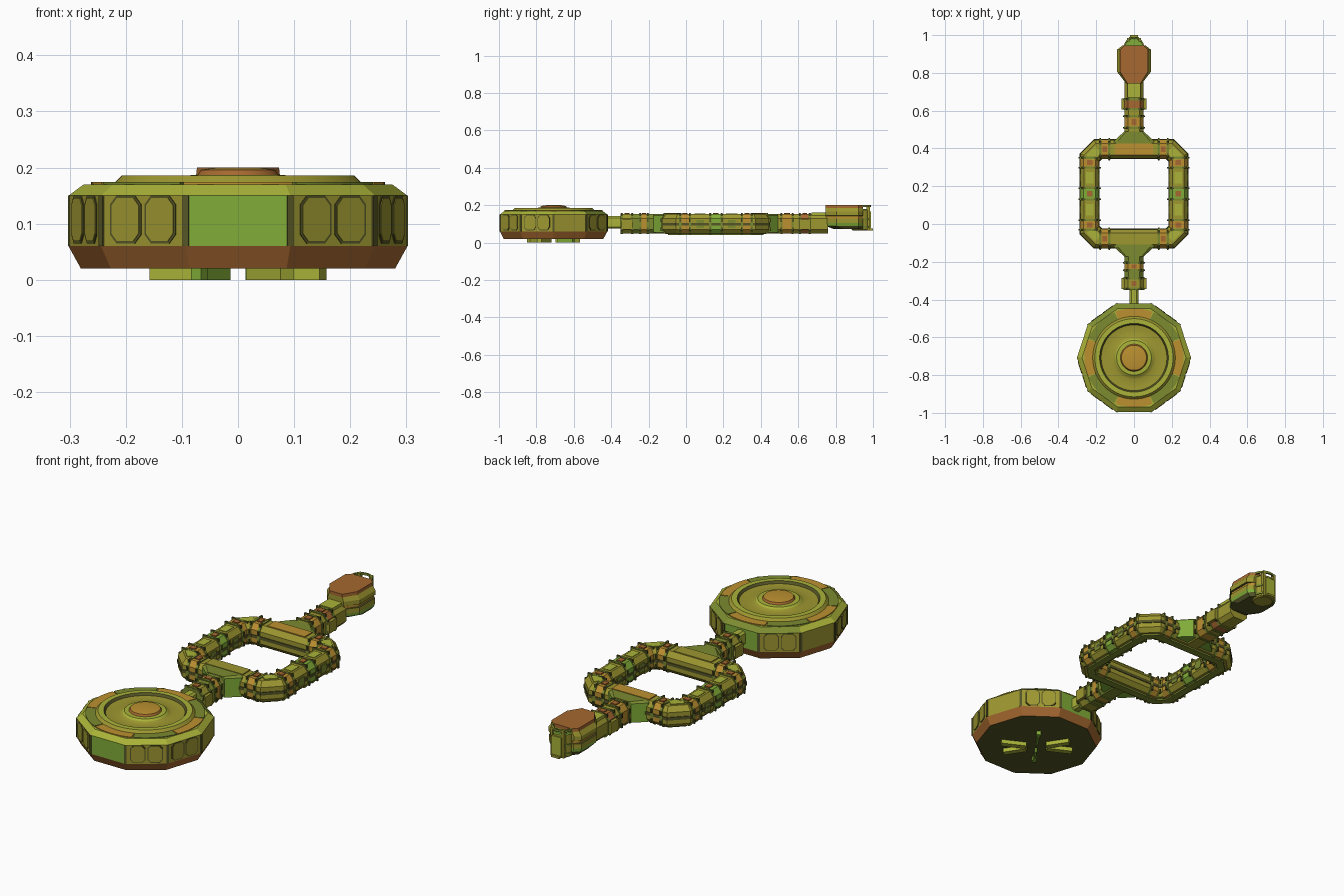
import bpy, math
from mathutils import Vector

if "Cube" in bpy.data.objects:
    bpy.data.objects.remove(bpy.data.objects["Cube"])

def mat(name, r, g, b):
    m = bpy.data.materials.new(name)
    m.diffuse_color = (r, g, b, 1)
    m.use_nodes = True
    m.node_tree.nodes["Principled BSDF"].inputs["Base Color"].default_value = m.diffuse_color
    return m

OLIVE = mat("olive", .34, .31, .03)
LIME = mat("lime", .40, .45, .04)
GREEN = mat("green", .22, .42, .04)
MOSS = mat("moss", .20, .26, .03)
ORANGE = mat("orange", .50, .28, .03)
RUST = mat("rust", .38, .14, .03)
DARK = mat("dark", .09, .09, .02)

def loft(name, rings, mats, closed=False, smooth=False):
    """Skin a list of equal-length point rings; one material or one per band."""
    n, k = len(rings[0]), len(rings)
    mats = mats if isinstance(mats, list) else [mats]
    verts = [p for r in rings for p in r]
    faces, idx = [], []
    for i in range(k if closed else k - 1):
        for j in range(n):
            a, b, c = i * n, ((i + 1) % k) * n, (j + 1) % n
            faces.append((a + j, a + c, b + c, b + j))
            idx.append(min(i, len(mats) - 1))
    if not closed:
        faces += [tuple(range(n))[::-1], tuple(range((k - 1) * n, k * n))]
        idx += [0, len(mats) - 1]
    me = bpy.data.meshes.new(name)
    me.from_pydata([tuple(v) for v in verts], [], faces)
    for m in mats:
        me.materials.append(m)
    me.polygons.foreach_set("material_index", idx)
    ob = bpy.data.objects.new(name, me)
    bpy.context.collection.objects.link(ob)
    bpy.ops.object.select_all(action='DESELECT')
    ob.select_set(True)
    bpy.context.view_layer.objects.active = ob
    bpy.ops.object.mode_set(mode='EDIT')
    bpy.ops.mesh.select_all(action='SELECT')
    bpy.ops.mesh.normals_make_consistent(inside=False)
    bpy.ops.object.mode_set(mode='OBJECT')
    if smooth:
        bpy.ops.object.shade_smooth_by_angle(angle=math.radians(25))
    return ob

def sweep(name, path, prof, m, closed=False):
    """Sweep a (sideways, z) profile along a flat path with mitred corners."""
    P = [Vector(p) for p in path]
    n, rings = len(P), []
    for i, p in enumerate(P):
        d1 = (p - P[i - 1]).normalized() if closed or i else (P[1] - p).normalized()
        d2 = (P[(i + 1) % n] - p).normalized() if closed or i < n - 1 else d1
        n1, n2 = Vector((d1.y, -d1.x)), Vector((d2.y, -d2.x))
        off = (n1 + n2) / (1 + n1.dot(n2))
        rings.append([(p.x + off.x * u, p.y + off.y * u, z) for u, z in prof])
    return loft(name, rings, m, closed)

def circle(r, z, n, cx, cy, a0=0):
    return [(cx + r * math.cos(a0 + 2 * math.pi * i / n),
             cy + r * math.sin(a0 + 2 * math.pi * i / n), z) for i in range(n)]

def rect(u, z0, z1, u0=None):
    u0 = -u if u0 is None else u0
    return [(u0, z0), (u, z0), (u, z1), (u0, z1)]

def mirrored(pts):
    return pts + [(-x, y) for x, y in reversed(pts)]

def scaled(prof, s):
    return [(u * s, .1 + (z - .1) * s) for u, z in prof]

# ---- saucer hull: ten-sided
CY, R = -.708, .302
hull = loft("saucer_hull", [circle(r, z, 10, 0, CY) for r, z in
            ((.28, .02), (R, .06), (R, .15), (.275, .17))], [RUST, OLIVE, LIME])
for m in (DARK, GREEN, MOSS):
    hull.data.materials.append(m)
for p in hull.data.polygons:
    if p.normal.z < -.9:
        p.material_index = 3
    elif abs(p.normal.z) < .1 and abs(p.normal.x) < .1:
        p.material_index = 4
    elif p.normal.z > .3 and p.normal.y > .2:
        p.material_index = 5

# saucer top: raised rim, dish and central dome
loft("saucer_dish", [circle(r, z, 64, 0, CY) for r, z in
     ((.225, .168), (.207, .186), (.182, .186), (.174, .175), (.155, .173), (.115, .172),
      (.1, .178), (.092, .186), (.072, .187), (.066, .196), (.04, .2))],
     [OLIVE, LIME, DARK, OLIVE, OLIVE, OLIVE, LIME, LIME, RUST, ORANGE], smooth=True)
for k in range(8):
    arc = [math.radians(45 * k - 22 + 4.4 * i) for i in range(11)]
    sweep("rim_arc", [(.24 * math.cos(a), CY + .24 * math.sin(a)) for a in arc],
          rect(.022, .166, .174), MOSS if k % 2 else ORANGE)

# hull corner pillars and octagonal wall windows
for k in range(10):
    a = math.radians(36 * k)
    d = Vector((math.cos(a), math.sin(a)))
    c = Vector((0, CY))
    sweep("hull_pillar", [c + d * .28, c + d * (R + .001)], rect(.006, .06, .15), DARK)
    a += math.radians(18)
    d, t = Vector((math.cos(a), math.sin(a))), Vector((-math.sin(a), math.cos(a)))
    if k in (1, 3, 5, 6, 8, 9):
        for s in (-.038, .038):
            octo = [(-.03, .083), (-.018, .069), (.018, .069), (.03, .083),
                    (.03, .132), (.018, .146), (-.018, .146), (-.03, .132)]
            q = c + t * s
            sweep("hull_window", [q + d * .27, q + d * .2905], octo, OLIVE)
            sweep("window_frame", [q + d * .27, q + d * .289],
                  [(u * 1.13, .1075 + (z - .1075) * 1.1) for u, z in octo], DARK)

# underside feet: radial slats
for deg, w, r0, r1, m in ((-27, .014, .05, .17, LIME), (-57, .014, .05, .16, LIME),
                          (123, .014, .05, .16, LIME), (153, .014, .05, .17, LIME),
                          (55, .005, .03, .13, GREEN), (235, .005, .03, .13, GREEN)):
    d = Vector((math.cos(math.radians(deg)), math.sin(math.radians(deg))))
    sweep("foot_slat", [Vector((0, CY)) + d * r0, Vector((0, CY)) + d * r1],
          rect(w, 0, .022), m)
    if w < .01:
        sweep("foot_pad", [Vector((0, CY)) + d * (r1 - .02), Vector((0, CY)) + d * r1],
              rect(.011, 0, .022), GREEN)

# ---- corridors
HALL = mirrored([(.03, .05), (.049, .07), (.049, .128), (.03, .152)])
X, Y0, Y1, C = .235, -.078, .396, .045
ring = [(X, Y0 + C), (X, Y1 - C), (X - C, Y1), (C - X, Y1),
        (-X, Y1 - C), (-X, Y0 + C), (C - X, Y0), (X - C, Y0)]
sweep("ring_corridor", ring, HALL, OLIVE, closed=True)
sweep("ring_keel", ring, rect(.018, .042, .06), MOSS, closed=True)
sweep("ring_outer_rail", ring, rect(.053, .092, .106, .04), DARK, closed=True)
sweep("ring_inner_rail", ring, rect(-.04, .092, .106, -.053), DARK, closed=True)
sweep("front_corridor", [(0, -.35), (0, Y0)], HALL, MOSS)
sweep("rear_corridor", [(0, Y1), (0, .76)], HALL, OLIVE)
sweep("saucer_neck", [(0, -.45), (0, -.34)],
      mirrored([(.014, .075), (.023, .084), (.023, .132), (.014, .142)]), LIME)

# tapered gussets where corridors meet the ring
for y, s in ((Y1, 1), (Y0, -1)):
    out = [(.11, y), (.105, y + s * .045), (.05, y + s * .095)]
    out = mirrored(out)
    loft("junction_gusset", [[(x, v, z) for x, v in out] for z in (.055, .146)], [GREEN])
    loft("junction_roof", [[(x * f, v, z) for x, v in out]
                           for f, z in ((1, .146), (.8, .154))], MOSS)

def collar(p, d, half=.028, m=ORANGE):
    """Raised band with two ribs and small teeth around a corridor."""
    p, d = Vector(p), Vector(d)
    sweep("collar_band", [p - d * half, p + d * half], scaled(HALL, 1.035), m)
    for e in (-half, half):
        q = p + d * e
        sweep("collar_rib", [q - d * .006, q + d * .006], scaled(HALL, 1.09), MOSS)
        for s in (-1, 1):
            for u, z in ((.05, .118), (.05, .07), (.034, .146)):
                u0, u1 = sorted((s * (u - .012), s * (u + .009)))
                sweep("collar_tooth", [q - d * .004, q + d * .004],
                      rect(u1, z - .008, z + .012, u0), DARK)
    # roof hatch between the ribs
    sweep("collar_hatch", [p - d * half * .5, p + d * half * .5], rect(.014, .14, .159), RUST)

for s in (-1, 1):
    for y, h, m in ((.325, .026, ORANGE), (.16, .03, GREEN), (-.005, .026, ORANGE)):
        collar((s * X, y), (0, 1), h, m)
    for y in (.075, .245):
        sweep("side_panel", [(s * X, y - .03), (s * X, y + .03)],
              rect(.02, .14, .155), LIME)
        sweep("side_box", [(s * X, y - .02), (s * X, y + .02)], rect(.053, .078, .12), MOSS)
    for y in (Y0, Y1):
        collar((s * .155, y), (1, 0), .024)
        # corner plates
        f = 1 if y == Y1 else -1
        sweep("corner_plate", [(s * X, y - f * C), (s * (X - C), y)],
              rect(.022, .14, .156), LIME)
for y in (Y0, Y1):
    sweep("cross_beam", [(-.1, y), (.1, y)], rect(.03, .14, .157), ORANGE if y > 0 else OLIVE)
for y, h, m in ((-.315, .028, OLIVE), (-.225, .02, ORANGE), (.54, .03, ORANGE), (.635, .026, RUST)):
    collar((0, y), (0, 1), h, m)
for y in (-.315, .635):
    for s in (-1, 1):
        sweep("side_pod", [(s * .053, y - .03), (s * .053, y + .03)], rect(.012, .07, .125), OLIVE)
sweep("rear_roof", [(0, .67), (0, .75)], rect(.035, .14, .16), LIME)

# ---- command head: stacked tapered layers
def head(f, z, y0=.745, y1=.945):
    w = .087 * f
    return [(x, y, z) for x, y in mirrored([(.042 * f, y0), (w, y0 + .06),
            (w, y1 - .022), (w * .7, y1)])]
loft("head_body", [head(.8, .072, .79), head(.95, .09), head(1, .105), head(1, .128),
                   head(.92, .13), head(.92, .142), head(1.02, .144), head(1.02, .165),
                   head(.86, .185), head(.84, .2)],
     [DARK, GREEN, OLIVE, DARK, ORANGE, DARK, OLIVE, OLIVE, RUST])

# rear docking column with rim
loft("dock_column", [circle(r, z, 32, 0, .935) for r, z in
     ((.044, .065), (.05, .07), (.05, .175), (.046, .18))], [OLIVE, OLIVE, GREEN], smooth=True)
arc = [math.radians(5 + 17 * i) for i in range(11)]
for z in (.078, .12, .19):
    sweep("dock_rim", [(.05 * math.cos(a), .936 + .05 * math.sin(a)) for a in arc],
          rect(.004, z, z + .01), MOSS)
sweep("dock_door", [(0, .96), (0, .99)], rect(.026, .068, .165), LIME)
sweep("dock_tip", [(0, .97), (0, 1.0)], rect(.022, .066, .076), OLIVE)
for s in (-1, 1):
    sweep("dock_post", [(s * .03, .965), (s * .03, .984)], rect(.006, .066, .2), OLIVE)
